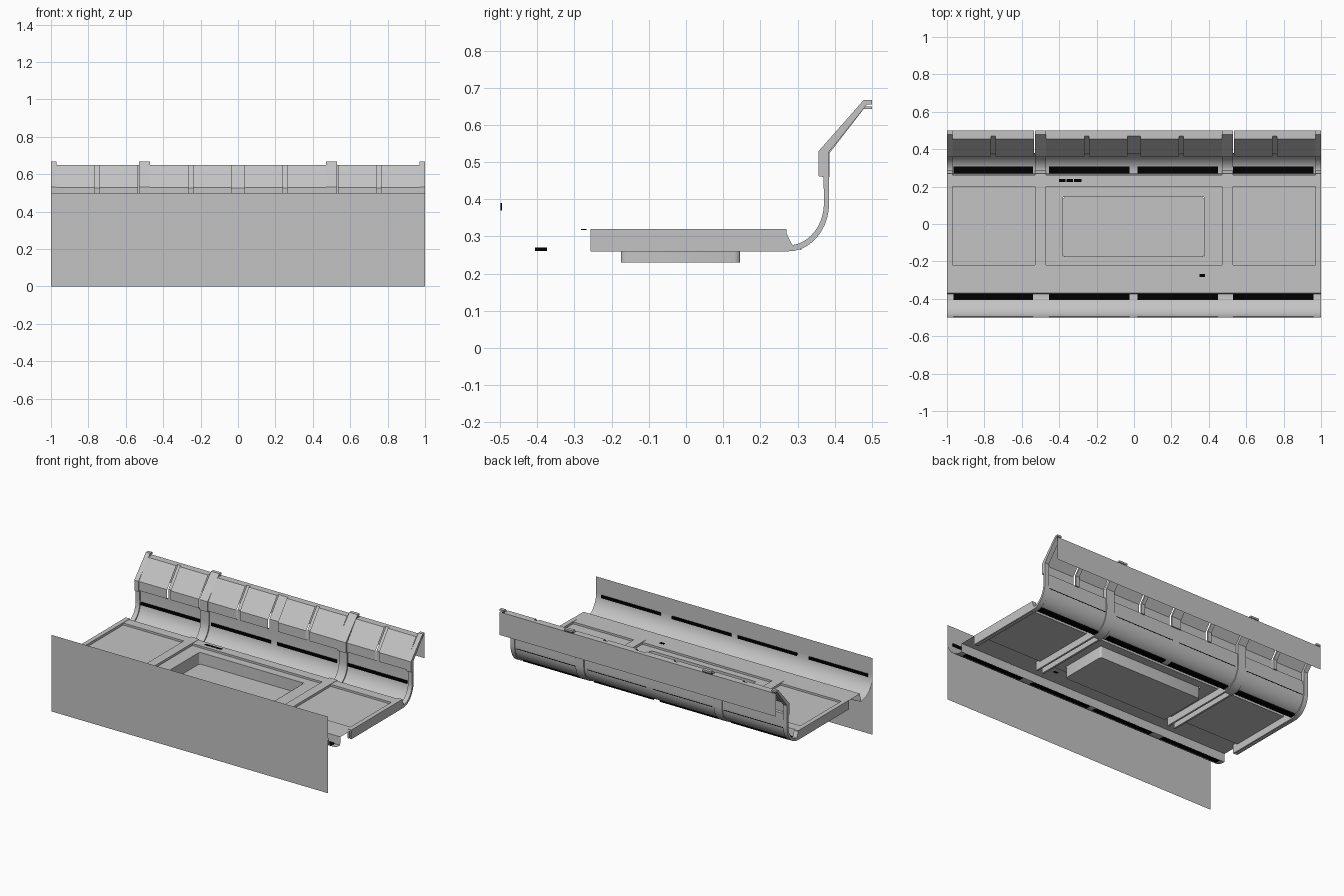
import bpy, bmesh, math

if "Cube" in bpy.data.objects:
    bpy.data.objects.remove(bpy.data.objects["Cube"])


def material(name, col):
    m = bpy.data.materials.new(name)
    m.diffuse_color = (*col, 1)
    m.use_nodes = True
    m.node_tree.nodes["Principled BSDF"].inputs["Base Color"].default_value = m.diffuse_color
    return m


GREY = material("hull grey", (0.55, 0.55, 0.55))
BLACK = material("black", (0.0, 0.0, 0.0))


def finish(name, bm, mat, recalc=True):
    if recalc:
        bmesh.ops.recalc_face_normals(bm, faces=bm.faces)
    me = bpy.data.meshes.new(name)
    bm.to_mesh(me)
    bm.free()
    me.materials.append(mat)
    ob = bpy.data.objects.new(name, me)
    bpy.context.collection.objects.link(ob)
    bpy.context.view_layer.objects.active = ob
    ob.select_set(True)
    bpy.ops.object.shade_smooth_by_angle(angle=math.radians(30))
    ob.select_set(False)
    return ob


def sheet(name, profile, spans, mat=GREY):
    """Open (y, z) profile swept along x."""
    bm = bmesh.new()
    for x0, x1 in spans:
        a = [bm.verts.new((x0, y, z)) for y, z in profile]
        b = [bm.verts.new((x1, y, z)) for y, z in profile]
        for i in range(len(profile) - 1):
            bm.faces.new((a[i], b[i], b[i + 1], a[i + 1]))
    return finish(name, bm, mat, False)


def solid(name, profile, spans, mat=GREY):
    """Closed (y, z) profile swept along x."""
    bm = bmesh.new()
    for x0, x1 in spans:
        f = bm.faces.new([bm.verts.new((x0, y, z)) for y, z in profile])
        r = bmesh.ops.extrude_face_region(bm, geom=[f])
        for v in r["geom"]:
            if isinstance(v, bmesh.types.BMVert):
                v.co.x = x1
        if f.is_valid and len(f.link_loops if hasattr(f, "link_loops") else f.loops) == 0:
            bm.faces.remove(f)
    return finish(name, bm, mat)


def rect(y0, y1, z0, z1):
    return [(y0, z0), (y1, z0), (y1, z1), (y0, z1)]


def arc(cy, ry, rz, n=10, t0=0.0):
    ts = [t0 + (math.pi / 2 - t0) * i / n for i in range(n + 1)]
    return [(cy + ry * math.sin(t), 0.39 - rz * math.cos(t)) for t in ts]


RIBS = [(-1, -0.97), (-0.53, -0.47), (0.47, 0.53), (0.97, 1)]
BAYS = [(-0.97, -0.53), (-0.47, 0.47), (0.53, 0.97)]
FULL = [(-1, 1)]

# Curved back wall, with its floor edge and gutter
sheet("back_wall", [(0.2, 0.305), (0.2, 0.318), (0.262, 0.318), (0.27, 0.268)]
      + arc(0.275, 0.104, 0.122) + [(0.377, 0.465)], FULL)

# Raised upper panels, separated by recessed grooves
PANELS = [(-0.97, -0.765), (-0.74, -0.535), (-0.47, -0.265), (-0.24, -0.035),
          (0.035, 0.24), (0.265, 0.47), (0.535, 0.74), (0.765, 0.97)]
sheet("upper_panels", [(0.377, 0.465), (0.362, 0.468), (0.362, 0.528),
                       (0.455, 0.65), (0.5, 0.65)], PANELS)
GROOVES = [(c - w, c + w) for c, w in
           [(-0.7525, 0.0125), (-0.2525, 0.0125), (0, 0.035),
            (0.2525, 0.0125), (0.7525, 0.0125)]]
solid("panel_grooves", [(0.375, 0.46), (0.375, 0.527), (0.471, 0.65), (0.5, 0.65),
                        (0.5, 0.643), (0.478, 0.643), (0.386, 0.524), (0.386, 0.46)],
      GROOVES)

# Back plate behind the panels
sheet("back_plate", [(0.5, 0.65), (0.5, 0.5)], FULL)

# Structural ribs following the wall
solid("wall_ribs", [(0.265, 0.32), (0.285, 0.278)] + arc(0.275, 0.096, 0.114, t0=0.15)
      + [(0.37, 0.46), (0.357, 0.462), (0.357, 0.53), (0.478, 0.667), (0.5, 0.667),
         (0.5, 0.655), (0.487, 0.655), (0.384, 0.527)]
      + arc(0.275, 0.11, 0.13)[::-1] + [(0.255, 0.26)], RIBS)

# Floor beams: a cap with two rails below it
solid("beam_caps", rect(-0.257, 0.27, 0.305, 0.32), RIBS)
rails = []
for x0, x1 in RIBS:
    rails += [(x0, x0 + 0.012), (x1 - 0.012, x1)]
solid("beam_rails", rect(-0.257, 0.262, 0.26, 0.306), rails)

# Front floor edge, gutter and curved front wall
front_curve = [(-0.76 - y, z) for y, z in arc(0, 0.12, 0.126)]
front_curve = [(-0.38 - (y), z) for y, z in arc(0, 0.12, 0.126)]
sheet("front_gutter", [(-0.22, 0.305), (-0.22, 0.318), (-0.37, 0.318), (-0.373, 0.264)]
      + front_curve, FULL)
sheet("front_plate", [(-0.5, 0), (-0.5, 0.5)], FULL)

# Side floor panels
sheet("side_floor", [(-0.22, 0.305), (0.2, 0.305)], [BAYS[0], BAYS[2]])

# Middle floor around the sunken tray
X0, X1, Y0, Y1 = -0.38, 0.375, -0.175, 0.145
sheet("middle_floor_sides", [(-0.22, 0.305), (0.2, 0.305)], [(-0.47, X0), (X1, 0.47)])
for nm, a, b in (("front", -0.22, Y0), ("back", Y1, 0.2)):
    sheet("middle_floor_" + nm, [(a, 0.305), (b, 0.305)], [(X0, X1)])

# Sunken tray with rounded corners
bm = bmesh.new()
r, pts = 0.015, []
for cx, cy, a in ((X1 - r, Y1 - r, 0), (X0 + r, Y1 - r, 90),
                  (X0 + r, Y0 + r, 180), (X1 - r, Y0 + r, 270)):
    for k in range(4):
        t = math.radians(a + 30 * k)
        pts.append((cx + r * math.cos(t), cy + r * math.sin(t)))
low = [bm.verts.new((x, y, 0.23)) for x, y in pts]
top = [bm.verts.new((x, y, 0.306)) for x, y in pts]
bm.faces.new(low)
for i in range(len(pts)):
    j = (i + 1) % len(pts)
    bm.faces.new((low[i], top[i], top[j], low[j]))
finish("floor_tray", bm, GREY, False)

# Black light strips in both gutters and on both walls
STRIPS = [(-0.965, -0.54), (-0.455, -0.025), (0.02, 0.45), (0.53, 0.96)]
solid("back_gutter_strips", rect(0.271, 0.31, 0.265, 0.274), STRIPS, BLACK)
solid("front_gutter_strips", rect(-0.406, -0.374, 0.261, 0.27), STRIPS, BLACK)
solid("back_wall_strips", rect(0.373, 0.378, 0.37, 0.39), STRIPS, BLACK)
solid("front_wall_strips", rect(-0.499, -0.495, 0.37, 0.39), STRIPS, BLACK)

# Small black floor markings
solid("floor_marks_back", rect(0.225, 0.24, 0.317, 0.32),
      [(-0.4, -0.365), (-0.36, -0.325), (-0.32, -0.3), (-0.3, -0.28)], BLACK)
solid("floor_mark_front", rect(-0.283, -0.267, 0.317, 0.32), [(0.35, 0.38)], BLACK)
